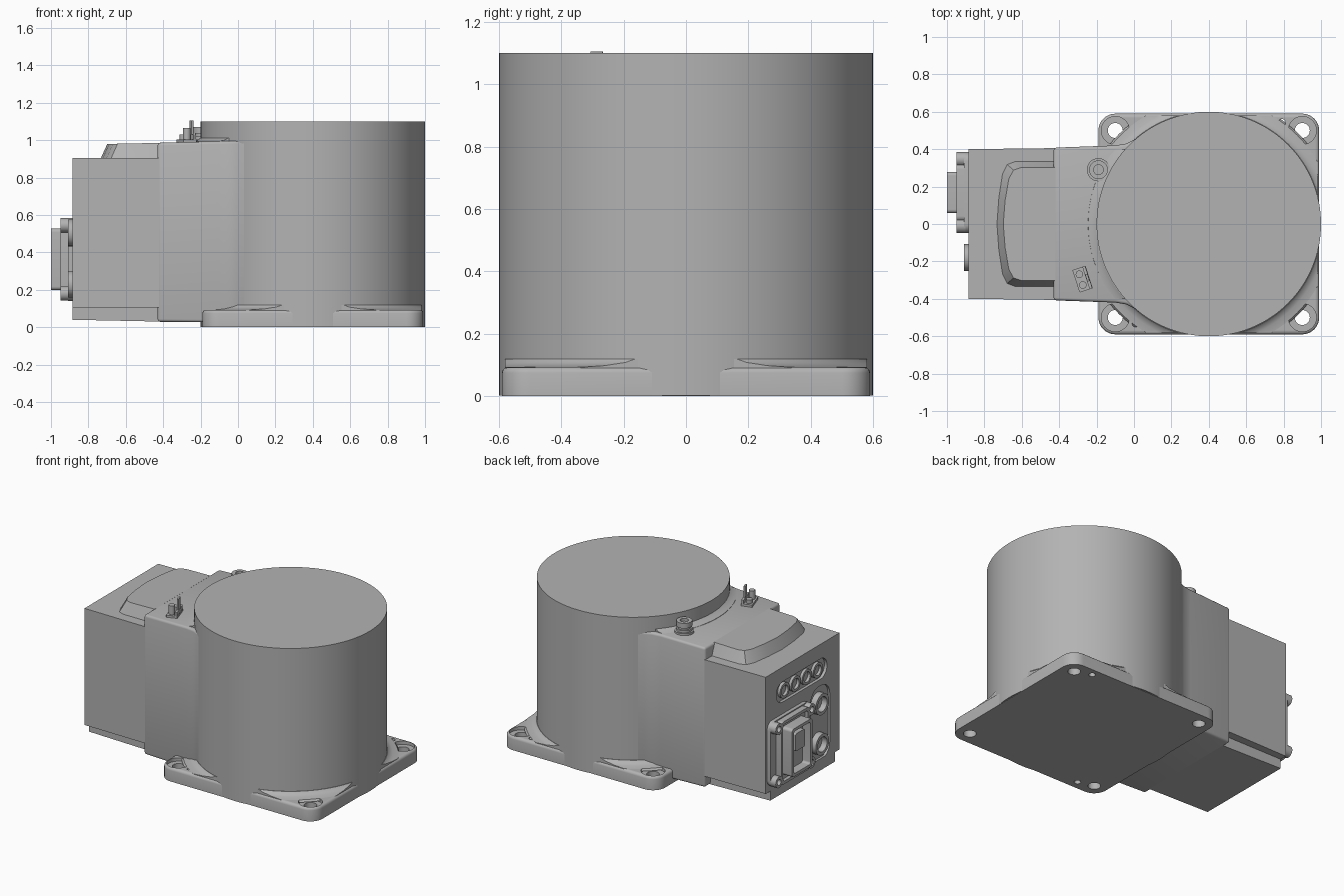
import bpy, bmesh
from math import cos, sin, pi, radians
from mathutils import Matrix, Vector

cube = bpy.data.objects.get("Cube")
if cube:
    bpy.data.objects.remove(cube, do_unlink=True)

GREY = (0.45, 0.45, 0.45, 1)
mat = bpy.data.materials.new("machine grey")
mat.use_nodes = True
mat.diffuse_color = GREY
mat.node_tree.nodes["Principled BSDF"].inputs["Base Color"].default_value = GREY


def activate(ob):
    bpy.ops.object.select_all(action='DESELECT')
    ob.select_set(True)
    bpy.context.view_layer.objects.active = ob


def loft(name, loops, closed=False):
    """Skin a stack of matching point loops; cap the ends unless closed."""
    bm = bmesh.new()
    rings = [[bm.verts.new(p) for p in loop] for loop in loops]
    n = len(rings[0])
    pairs = list(zip(rings, rings[1:])) + ([(rings[-1], rings[0])] if closed else [])
    for a, b in pairs:
        for i in range(n):
            j = (i + 1) % n
            bm.faces.new((a[i], a[j], b[j], b[i]))
    if not closed:
        bm.faces.new(rings[0][::-1])
        bm.faces.new(rings[-1])
    bmesh.ops.recalc_face_normals(bm, faces=bm.faces)
    mesh = bpy.data.meshes.new(name)
    bm.to_mesh(mesh)
    bm.free()
    ob = bpy.data.objects.new(name, mesh)
    bpy.context.collection.objects.link(ob)
    mesh.materials.append(mat)
    return ob


def modify(ob, kind, **settings):
    mod = ob.modifiers.new(kind, kind)
    for key, value in settings.items():
        setattr(mod, key, value)
    activate(ob)
    bpy.ops.object.modifier_apply(modifier=mod.name)


def boolean(ob, tool, operation='DIFFERENCE'):
    modify(ob, 'BOOLEAN', object=tool, operation=operation, solver='EXACT')
    bpy.data.objects.remove(tool, do_unlink=True)


def bevel(ob, width, angle=40):
    modify(ob, 'BEVEL', width=width, segments=3, limit_method='ANGLE', angle_limit=radians(angle))


def smooth(ob, angle=32):
    activate(ob)
    bpy.ops.object.shade_smooth_by_angle(angle=radians(angle))


def rounded(cu, cv, hu, hv, r, steps=8):
    """Outline of a rounded rectangle."""
    pts = []
    for k, (su, sv) in enumerate([(1, 1), (-1, 1), (-1, -1), (1, -1)]):
        for i in range(steps + 1):
            a = (k + i / steps) * pi / 2
            pts.append((cu + su * (hu - r) + r * cos(a), cv + sv * (hv - r) + r * sin(a)))
    return pts


def ring(cu, cv, r, n=32):
    return [(cu + r * cos(2 * pi * i / n), cv + r * sin(2 * pi * i / n)) for i in range(n)]


def up(name, outline, z0, z1):
    """Outline in the ground plane, pulled up."""
    return loft(name, [[(u, v, z) for u, v in outline] for z in (z0, z1)])


def side(name, outline, x0, x1):
    """Outline in the end-face plane (y, z), pulled along x."""
    return loft(name, [[(x, u, v) for u, v in outline] for x in (x0, x1)])


def lathe(name, profile, cx=0.4, n=128):
    return loft(name, [[(cx + r * cos(a), r * sin(a), z) for r, z in profile]
                       for a in (2 * pi * i / n for i in range(n))], closed=True)


# Round main drum
drum = up("drum", ring(0.4, 0, 0.6, 128), 0.002, 1.1)
smooth(drum)

# Mounting plate with fixing and dowel holes
plate_outline = rounded(0.4, 0, 0.59, 0.59, 0.09)
plate = up("base_plate", plate_outline, 0, 0.093)
bm = bmesh.new()
bm.from_mesh(plate.data)
rim = [e for e in bm.edges if all(v.co.z > 0.05 for v in e.verts)]
bmesh.ops.bevel(bm, geom=rim, offset=0.018, segments=3, profile=0.5, affect='EDGES')
bm.to_mesh(plate.data)
bm.free()
for sx in (-1, 1):
    for sy in (-1, 1):
        x, y = 0.4 + sx * 0.5, sy * 0.5
        boolean(plate, up("counterbore", ring(x, y, 0.075), 0.07, 0.2))
        boolean(plate, up("bolt_hole", ring(x, y, 0.04), -0.1, 0.2))
for x, y in ((0.79, 0.54), (0.01, -0.53)):
    boolean(plate, up("dowel_hole", ring(x, y, 0.021, 20), -0.1, 0.2))
smooth(plate)

# Fillet where the drum meets the plate
fillet = lathe("drum_fillet", [(0.58, 0.08), (0.68, 0.08), (0.67, 0.093), (0.635, 0.098), (0.612, 0.108),
                               (0.602, 0.12), (0.58, 0.12)])
boolean(fillet, up("trim", rounded(0.4, 0, 0.58, 0.58, 0.08), -0.1, 0.5), 'INTERSECT')
smooth(fillet)

# Front housing flaring into the drum
half = [(-0.43, 0.408), (-0.1, 0.42), (-0.04, 0.43), (0.0, 0.45), (0.05, 0.487), (0.2, 0.4)]
neck_outline = half + [(x, -y) for x, y in reversed(half)]
neck = loft("neck_housing", [[(x, y, 0.025 - 0.01 * max(x, -0.43)) for x, y in neck_outline],
                             [(x, y, 0.997 + 0.025 * min(x, 0)) for x, y in neck_outline]])
bevel(neck, 0.015)
smooth(neck)

# Lip where the drum rises out of the housing
lip = lathe("housing_lip", [(0.58, 0.97), (0.65, 0.97), (0.645, 0.993), (0.62, 1.0), (0.602, 1.012), (0.58, 1.012)])
boolean(lip, up("trim", [(-0.4, -0.4), (0.1, -0.4), (0.1, 0.4), (-0.4, 0.4)], 0.9, 1.1), 'INTERSECT')
smooth(lip)

# Connection box and its narrower foot
box_outline = [(-0.885, -0.4), (-0.4, -0.406), (-0.4, 0.406), (-0.885, 0.4)]
box = up("connection_box", box_outline, 0.105, 0.905)
foot = loft("box_foot", [[(-0.885, -0.35, z0), (-0.4, -0.35, z1), (-0.4, 0.35, z1), (-0.885, 0.35, z0)]
                         for z0, z1 in ((0.04, 0.03), (0.12, 0.12))])

# Recesses in the end face
boolean(box, side("socket_recess", rounded(0.01, 0.735, 0.275, 0.07, 0.069), -0.95, -0.865))
boolean(box, side("port_recess", rounded(-0.19, 0.365, 0.105, 0.255, 0.09), -0.95, -0.87))
smooth(box)

# Raised sloped hump on top of the box
edge = [(-0.42, 0.335), (-0.64, 0.335), (-0.68, 0.32), (-0.705, 0.27), (-0.725, 0.14)]
hump_half = edge + [(-0.735, 0)]
hump_base = hump_half + [(x, -y) for x, y in reversed(edge)]
hump_top = [(x if x > -0.5 else x + 0.036, y * 0.9) for x, y in hump_base]
hump = loft("cover_hump", [[(x, y, 0.9) for x, y in hump_base],
                           [(x, y, 0.994 + 0.02 * x) for x, y in hump_top]])
smooth(hump, 25)


# Hollow round fittings on the end face
def fitting(name, y, z, r, bore, x_out, x_in=-0.86):
    ob = side(name, ring(y, z, r), x_out, x_in)
    boolean(ob, side("bore", ring(y, z, bore), x_out - 0.05, x_in - 0.004))
    smooth(ob)


for i, y in enumerate((0.19, 0.07, -0.05, -0.17)):
    fitting(f"small_socket_{i + 1}", y, 0.735, 0.052, 0.035, -0.884)
fitting("upper_port", -0.18, 0.505, 0.072, 0.05, -0.91)
fitting("lower_port", -0.18, 0.23, 0.072, 0.05, -0.91)

# Large plug connector: flange, corner screws, hood and core
cy, cz = 0.168, 0.363
flange = side("plug_flange", rounded(cy, cz, 0.217, 0.222, 0.05), -0.91, -0.88)
smooth(flange)
collar = side("plug_collar", rounded(cy, cz, 0.155, 0.215, 0.03), -0.95, -0.9)
boolean(collar, side("cut", rounded(cy, cz, 0.135, 0.195, 0.02), -1.1, -0.925))
smooth(collar)
for sy in (-1, 1):
    for sz in (-1, 1):
        fitting(f"flange_screw_{sy}_{sz}", cy + sy * 0.178, cz + sz * 0.182, 0.038, 0.02, -0.95, -0.9)
hood = side("plug_hood", rounded(cy, cz, 0.11, 0.165, 0.02), -1.0, -0.92)
boolean(hood, side("cut", rounded(cy, cz, 0.09, 0.145, 0.015), -1.1, -0.94))
smooth(hood)
side("plug_core", rounded(cy, cz + 0.05, 0.05, 0.06, 0.01), -0.985, -0.93)

# Vent knob on a boss
boss = up("knob_boss", ring(-0.19, 0.29, 0.062), 0.97, 1.005)
smooth(boss)
knob = up("vent_knob", ring(-0.19, 0.29, 0.05), 1.0, 1.07)
boolean(knob, up("bore", ring(-0.19, 0.29, 0.026), 1.05, 1.2))
boolean(knob, loft("groove", [[(-0.19 + r * cos(a), 0.29 + r * sin(a), z)
                               for r, z in ((0.04, 1.02), (0.08, 1.02), (0.08, 1.035), (0.04, 1.035))]
                              for a in (2 * pi * i / 32 for i in range(32))], closed=True))
smooth(knob)

# Angled earth terminal
turn = Matrix.Translation(Vector((-0.275, -0.295, 0))) @ Matrix.Rotation(radians(18), 4, 'Z')
parts = [up("terminal_base", rounded(0, 0, 0.037, 0.063, 0.005), 0.98, 1.005),
         up("terminal_upright", rounded(0.027, 0, 0.008, 0.063, 0.004), 1.0, 1.03),
         up("terminal_tab", rounded(0.027, 0, 0.006, 0.02, 0.004), 1.02, 1.105),
         up("terminal_screw_1", ring(-0.008, 0.03, 0.02, 20), 1.0, 1.03),
         up("terminal_screw_2", ring(-0.008, -0.03, 0.02, 20), 1.0, 1.065)]
for part in parts:
    part.data.transform(turn)
    smooth(part)
